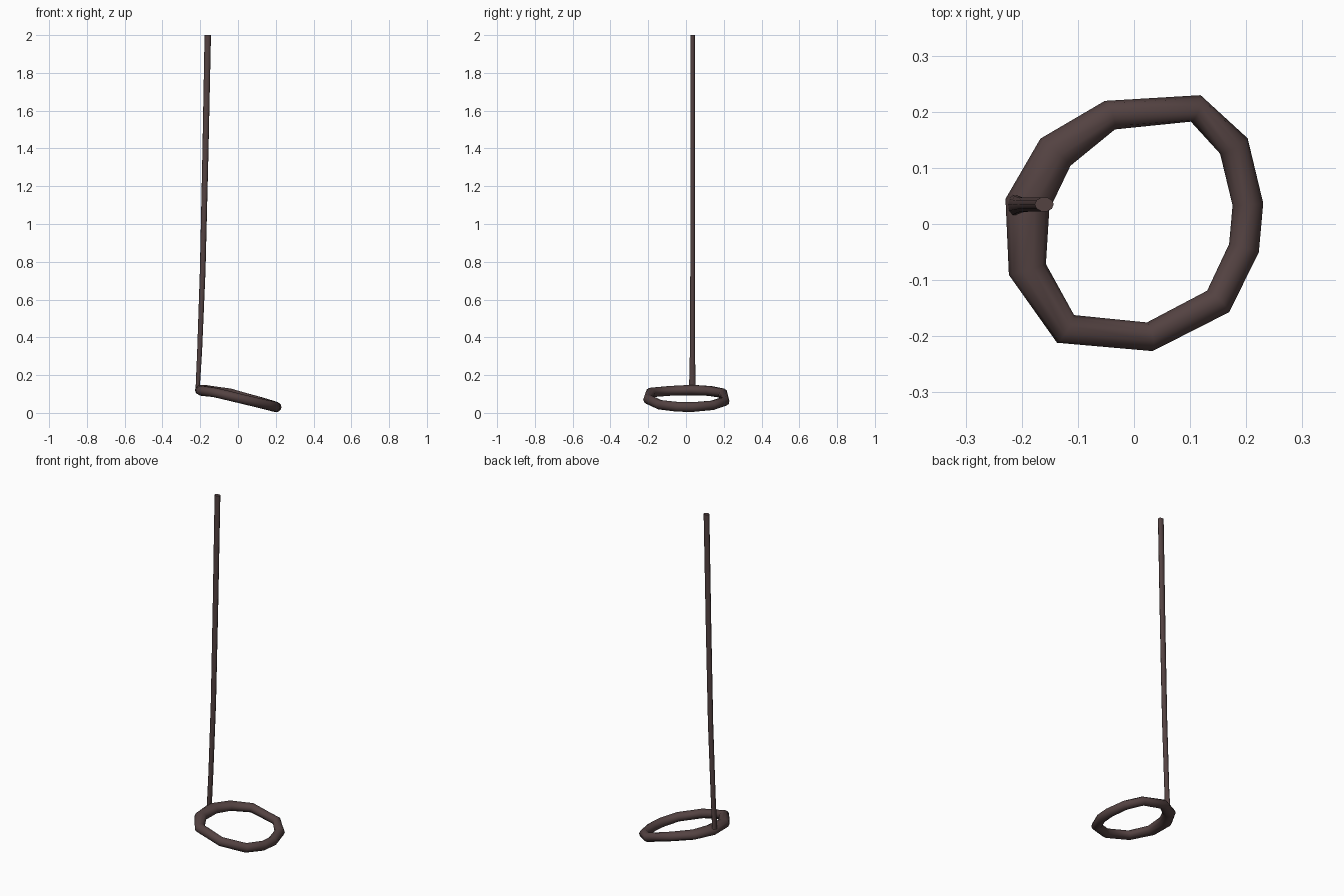
import bpy, bmesh, math
from mathutils import Vector

if "Cube" in bpy.data.objects:
    bpy.data.objects.remove(bpy.data.objects["Cube"])

brown = bpy.data.materials.new("dark brown")
brown.diffuse_color = (0.088, 0.055, 0.054, 1)
brown.use_nodes = True
brown.node_tree.nodes["Principled BSDF"].inputs["Base Color"].default_value = brown.diffuse_color


def tube(name, path, side_hint, closed, sides=10):
    """Sweep an ellipse along path; each point is (x, y, z, half_a, half_b)."""
    bm = bmesh.new()
    pts = [Vector(p[:3]) for p in path]
    n = len(pts)
    rings = []
    for i, p in enumerate(path):
        if closed:
            d0 = (pts[i] - pts[i - 1]).normalized()
            d1 = (pts[(i + 1) % n] - pts[i]).normalized()
        else:
            d0 = (pts[max(i, 1)] - pts[max(i, 1) - 1]).normalized()
            j = min(i, n - 2)
            d1 = (pts[j + 1] - pts[j]).normalized()
        t = (d0 + d1).normalized()
        a = side_hint.cross(t).normalized()
        b = t.cross(a)
        miter = 1 / max(0.5, t.dot(d1)) if closed else 1
        ring = []
        for k in range(sides):
            w = 2 * math.pi * k / sides
            ring.append(bm.verts.new(pts[i] + a * (math.cos(w) * p[3] * miter)
                                     + b * (math.sin(w) * p[4])))
        rings.append(ring)
    for i in range(n if closed else n - 1):
        r, s = rings[i], rings[(i + 1) % n]
        for k in range(sides):
            m = (k + 1) % sides
            bm.faces.new((r[k], r[m], s[m], s[k]))
    if not closed:
        bm.faces.new(rings[0])
        bm.faces.new(rings[-1])
    bmesh.ops.recalc_face_normals(bm, faces=bm.faces)
    me = bpy.data.meshes.new(name)
    bm.to_mesh(me)
    bm.free()
    me.materials.append(brown)
    ob = bpy.data.objects.new(name, me)
    bpy.context.collection.objects.link(ob)
    bpy.ops.object.select_all(action='DESELECT')
    ob.select_set(True)
    bpy.context.view_layer.objects.active = ob
    bpy.ops.object.shade_smooth_by_angle(angle=math.radians(50))
    return ob


# tilted uneven ring, thicker where the stem joins
tube("ring", [
    (-0.190, 0.035, 0.121, 0.039, 0.029),
    (-0.190, -0.081, 0.117, 0.033, 0.027),
    (-0.122, -0.187, 0.108, 0.026, 0.026),
    (0.028, -0.201, 0.072, 0.025, 0.026),
    (0.150, -0.138, 0.043, 0.026, 0.026),
    (0.196, -0.043, 0.032, 0.027, 0.027),
    (0.203, 0.035, 0.031, 0.027, 0.027),
    (0.178, 0.139, 0.040, 0.027, 0.026),
    (0.110, 0.206, 0.062, 0.023, 0.025),
    (-0.043, 0.194, 0.104, 0.026, 0.026),
    (-0.140, 0.128, 0.116, 0.035, 0.027),
], Vector((0, 0, 1)), True)

# long thin stem, slightly bent near its foot
tube("stem", [
    (-0.214, 0.034, 0.120, 0.011, 0.019),
    (-0.203, 0.034, 0.330, 0.013, 0.014),
    (-0.187, 0.035, 0.750, 0.015, 0.013),
    (-0.173, 0.035, 1.350, 0.016, 0.013),
    (-0.160, 0.035, 2.000, 0.017, 0.013),
], Vector((0, 1, 0)), False)
